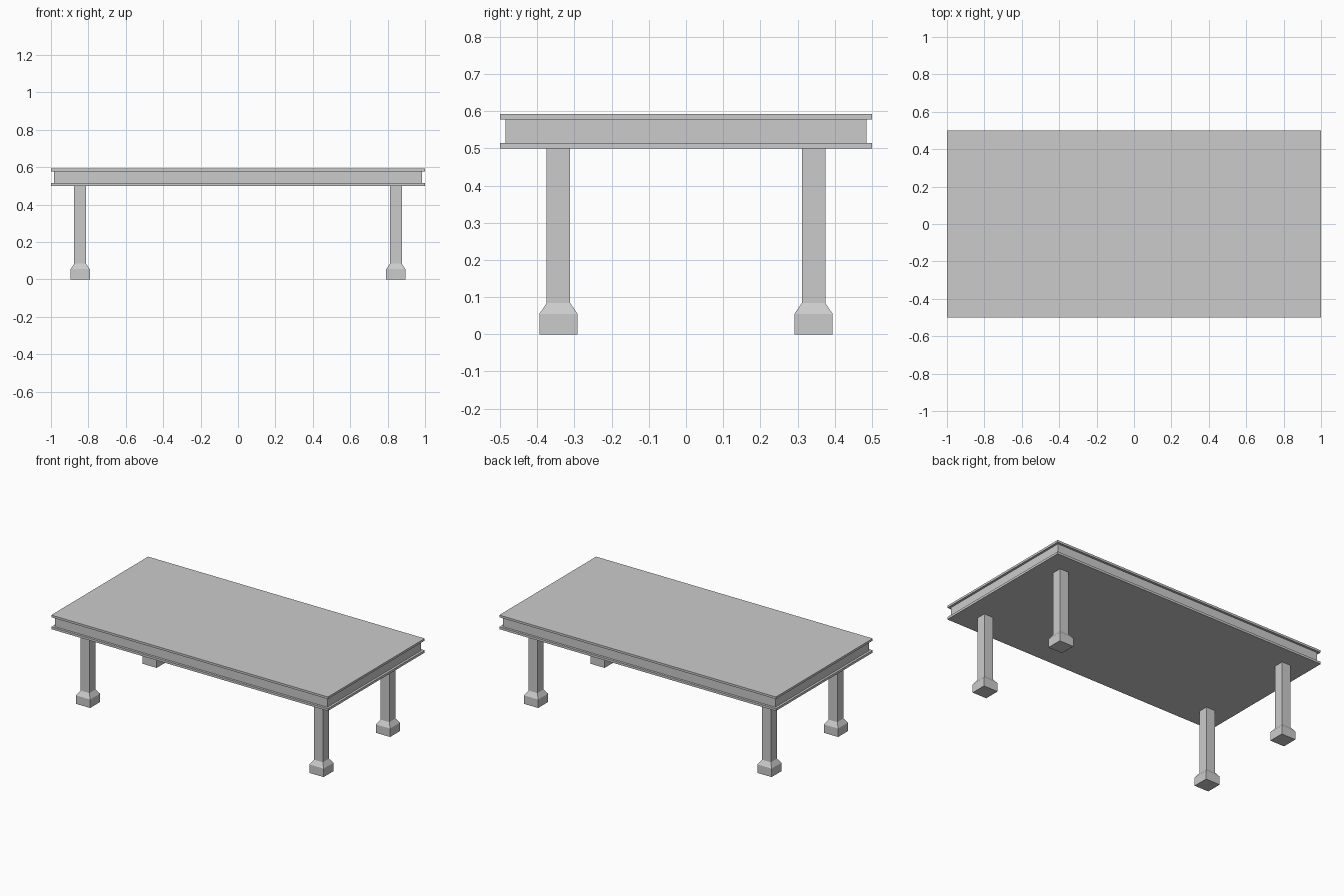
import bpy, bmesh

if "Cube" in bpy.data.objects:
    bpy.data.objects.remove(bpy.data.objects["Cube"])


def rect_loft(name, rings, centre=(0, 0)):
    """Closed solid from stacked rectangles given as (half_x, half_y, z)."""
    bm = bmesh.new()
    loops = []
    for hx, hy, z in rings:
        loops.append([bm.verts.new((centre[0] + sx * hx, centre[1] + sy * hy, z))
                      for sx, sy in ((-1, -1), (1, -1), (1, 1), (-1, 1))])
    for low, high in zip(loops, loops[1:]):
        for i in range(4):
            j = (i + 1) % 4
            bm.faces.new((low[i], low[j], high[j], high[i]))
    bm.faces.new(loops[0][::-1])
    bm.faces.new(loops[-1])
    bmesh.ops.recalc_face_normals(bm, faces=bm.faces)
    mesh = bpy.data.meshes.new(name)
    bm.to_mesh(mesh)
    bm.free()
    obj = bpy.data.objects.new(name, mesh)
    bpy.context.collection.objects.link(obj)
    return obj


# Table top: two thin lips around a recessed apron
LIP, APRON = (1.0, 0.5), (0.985, 0.485)
rect_loft("table_top", [(*LIP, 0.5), (*LIP, 0.515), (*APRON, 0.515),
                        (*APRON, 0.578), (*LIP, 0.578), (*LIP, 0.592)])

# Four square legs with chamfered block feet
FOOT, POST = 0.0515, 0.0315
for x_name, sx in (("left", -1), ("right", 1)):
    for y_name, sy in (("front", -1), ("back", 1)):
        rect_loft(f"{y_name}_{x_name}_leg",
                  [(FOOT, FOOT, 0), (FOOT, FOOT, 0.055),
                   (POST, POST, 0.084), (POST, POST, 0.5)],
                  (sx * 0.844, sy * 0.343))
